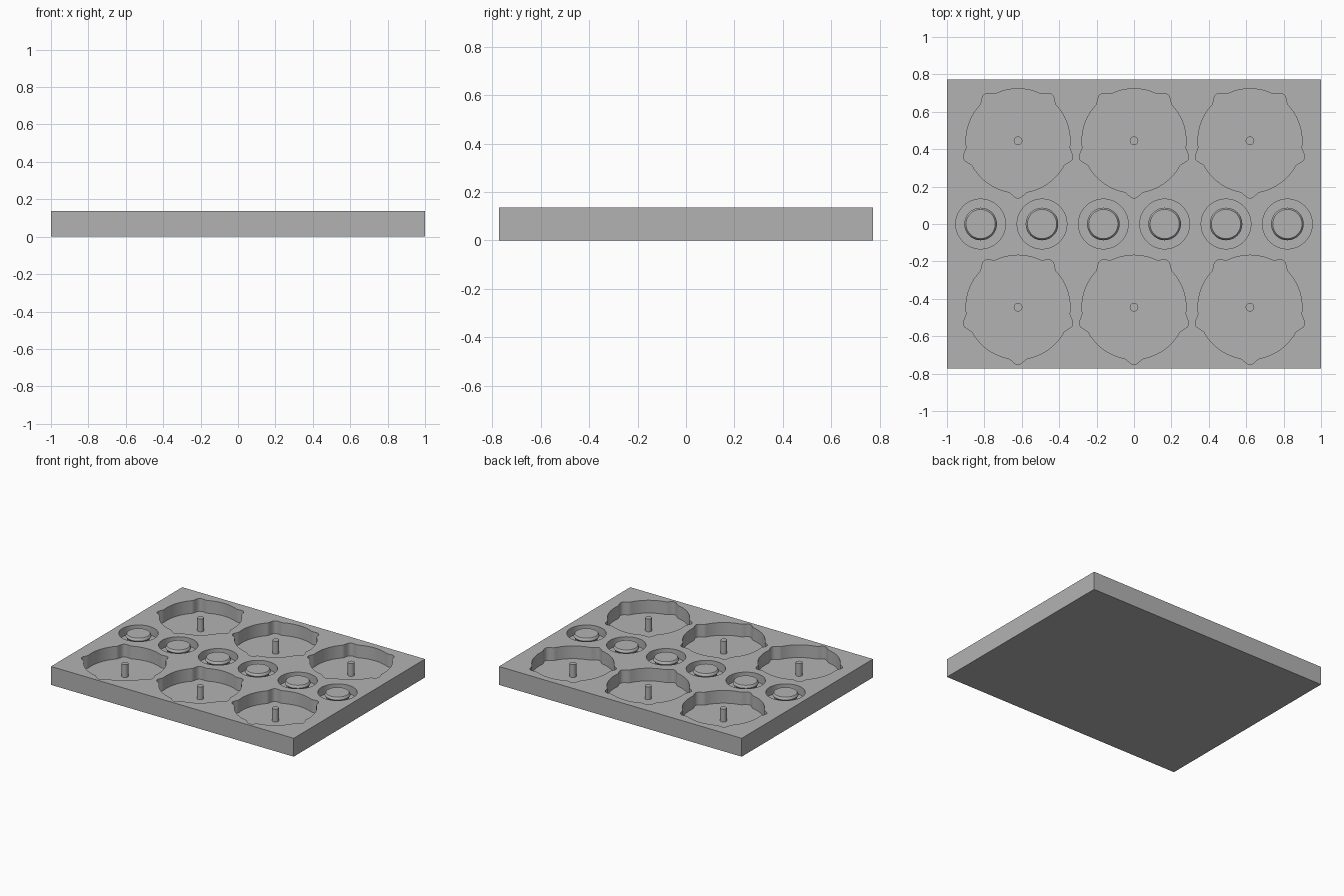
import bpy, bmesh, math

cube = bpy.data.objects.get("Cube")
if cube:
    bpy.data.objects.remove(cube, do_unlink=True)

WIDTH, DEPTH, HEIGHT = 2.0, 1.545, 0.137
FLOOR_LARGE, FLOOR_SMALL = 0.042, 0.075
LARGE = [(x, y) for y in (-0.445, 0.445) for x in (-0.62, 0, 0.62)]
SMALL = [(0.328 * (i - 2.5), 0) for i in range(6)]

grey = bpy.data.materials.new("plain grey")
grey.use_nodes = True
COLOUR = (0.45, 0.45, 0.45, 1)
grey.diffuse_color = COLOUR
grey.node_tree.nodes["Principled BSDF"].inputs["Base Color"].default_value = COLOUR


def finish(name, bm):
    bmesh.ops.recalc_face_normals(bm, faces=bm.faces)
    mesh = bpy.data.meshes.new(name)
    bm.to_mesh(mesh)
    bm.free()
    mesh.materials.append(grey)
    obj = bpy.data.objects.new(name, mesh)
    bpy.context.collection.objects.link(obj)
    return obj


def stack(name, centre, rings):
    """Solid made by joining closed (outline, z) rings from bottom to top."""
    bm = bmesh.new()
    loops = [[bm.verts.new((centre[0] + x, centre[1] + y, z)) for x, y in outline]
             for outline, z in rings]
    for low, high in zip(loops, loops[1:]):
        for i in range(len(low)):
            j = (i + 1) % len(low)
            bm.faces.new((low[i], low[j], high[j], high[i]))
    bm.faces.new(loops[0])
    bm.faces.new(loops[-1])
    return finish(name, bm)


def circle(radius, sides=64):
    return [(radius * math.cos(math.tau * i / sides),
             radius * math.sin(math.tau * i / sides)) for i in range(sides)]


def notched_circle(radius=0.278, notch=0.028, half_width=0.055, sides=240):
    """Circle with five soft rounded notches, one pointing to the front."""
    points = []
    step = math.tau / 5
    for i in range(sides):
        a = math.tau * i / sides
        off = (a + math.pi / 2 + step / 2) % step - step / 2
        t = min(abs(off) * radius / half_width, 1)
        r = radius + notch * (1 + math.cos(math.pi * t)) / 2
        points.append((r * math.cos(a), r * math.sin(a)))
    return points


def smooth(obj):
    bpy.ops.object.select_all(action="DESELECT")
    obj.select_set(True)
    bpy.context.view_layer.objects.active = obj
    bpy.ops.object.shade_smooth_by_angle(angle=math.radians(30))


# Tray slab
bm = bmesh.new()
bmesh.ops.create_cube(bm, size=1)
bmesh.ops.scale(bm, vec=(WIDTH, DEPTH, HEIGHT), verts=bm.verts)
bmesh.ops.translate(bm, vec=(0, 0, HEIGHT / 2), verts=bm.verts)
tray = finish("tray", bm)

# Notched pockets and round pockets cut from the slab
cutters = [stack("pocket_cutter", c, [(notched_circle(), FLOOR_LARGE),
                                      (notched_circle(), HEIGHT + 0.1)]) for c in LARGE]
cutters += [stack("ring_cutter", c, [(circle(0.133), FLOOR_SMALL),
                                     (circle(0.133), HEIGHT + 0.1)]) for c in SMALL]
bpy.context.view_layer.objects.active = tray
for cutter in cutters:
    mod = tray.modifiers.new("pocket", "BOOLEAN")
    mod.operation = "DIFFERENCE"
    mod.solver = "EXACT"
    mod.object = cutter
    bpy.ops.object.modifier_apply(modifier=mod.name)
    bpy.data.objects.remove(cutter, do_unlink=True)
smooth(tray)

# Centre pins in the notched pockets
for c in LARGE:
    pin = circle(0.023, 24)
    smooth(stack("centre_pin", c, [(pin, FLOOR_LARGE - 0.01), (pin, HEIGHT)]))

# Lipped hubs in the round pockets
HUB = [(0.076, FLOOR_SMALL - 0.01), (0.076, HEIGHT - 0.03), (0.087, HEIGHT - 0.018),
       (0.082, HEIGHT - 0.004), (0.078, HEIGHT)]
for c in SMALL:
    smooth(stack("hub", c, [(circle(r), z) for r, z in HUB]))
